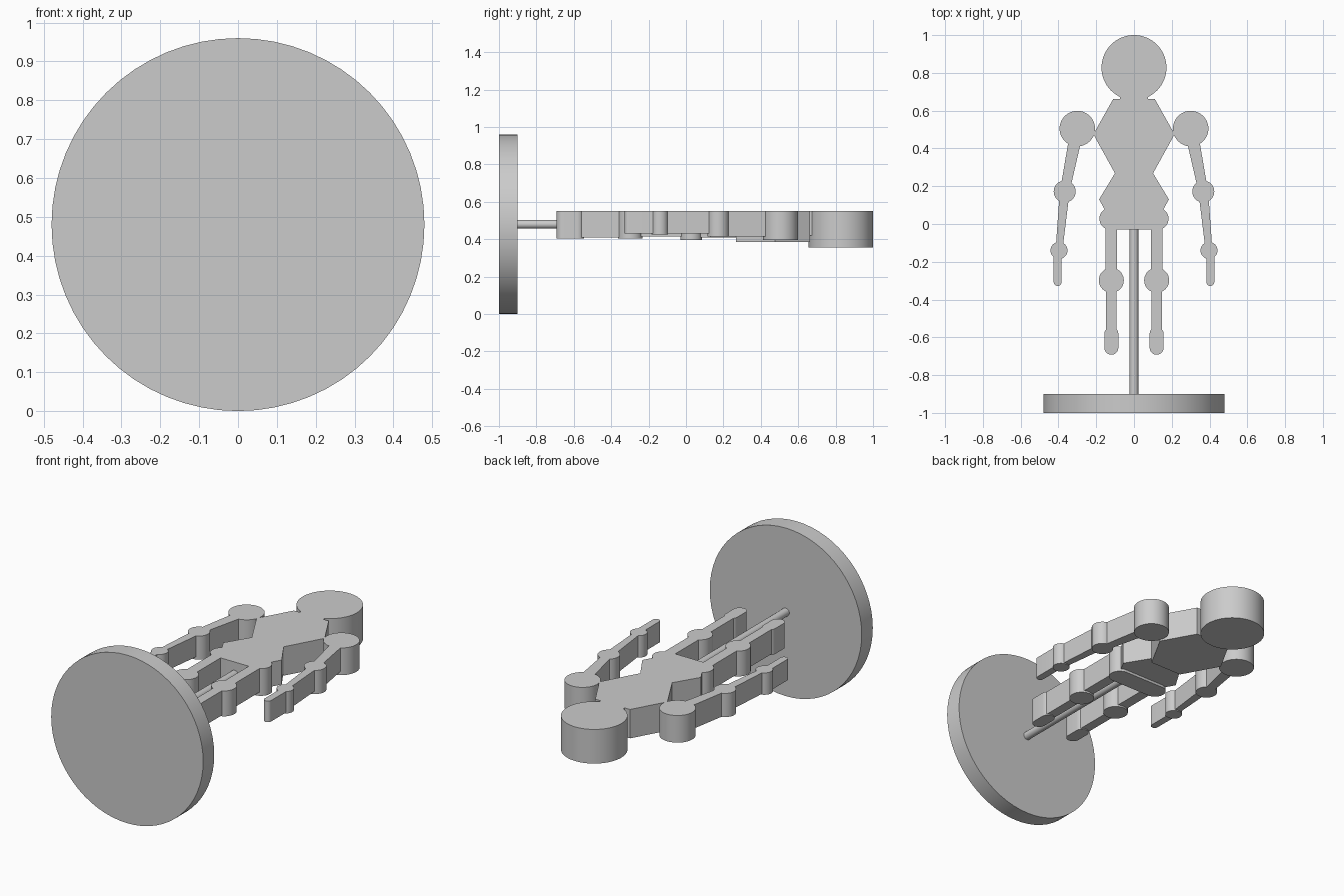
import bpy
import bmesh
from math import cos, sin, pi
from mathutils import Vector

cube = bpy.data.objects.get("Cube")
if cube:
    bpy.data.objects.remove(cube, do_unlink=True)

TOP = 0.55  # every body plate shares this upper plane

grey = bpy.data.materials.new("plain grey")
grey.use_nodes = True
COLOUR = (0.6, 0.6, 0.6, 1)
grey.diffuse_color = COLOUR
grey.node_tree.nodes["Principled BSDF"].inputs["Base Color"].default_value = COLOUR


def finish(obj):
    obj.data.materials.append(grey)
    bpy.ops.object.select_all(action="DESELECT")
    obj.select_set(True)
    bpy.context.view_layer.objects.active = obj
    bpy.ops.object.shade_smooth_by_angle(angle=pi / 6)
    return obj


def plate(name, outline, bottom):
    """Extrude a flat outline from the shared top plane down to bottom."""
    bm = bmesh.new()
    face = bm.faces.new([bm.verts.new((x, y, bottom)) for x, y in outline])
    new = bmesh.ops.extrude_face_region(bm, geom=[face])["geom"]
    verts = [v for v in new if isinstance(v, bmesh.types.BMVert)]
    bmesh.ops.translate(bm, verts=verts, vec=(0, 0, TOP - bottom))
    bmesh.ops.recalc_face_normals(bm, faces=bm.faces)
    mesh = bpy.data.meshes.new(name)
    bm.to_mesh(mesh)
    bm.free()
    obj = bpy.data.objects.new(name, mesh)
    bpy.context.collection.objects.link(obj)
    return finish(obj)


def disc(name, x, y, radius, bottom, sides=48):
    ring = [2 * pi * i / sides for i in range(sides)]
    plate(name, [(x + radius * cos(a), y + radius * sin(a)) for a in ring], bottom)


def bar(name, start, end, w0, w1, bottom):
    """Tapered strip between two points; w0 and w1 are half widths."""
    a, b = Vector(start), Vector(end)
    d = (b - a).normalized()
    n = Vector((-d.y, d.x))
    plate(name, [a + n * w0, a - n * w0, b - n * w1, b + n * w1], bottom)


def capsule(name, start, end, radius, bottom, steps=16):
    """Strip with round ends."""
    a, b = Vector(start), Vector(end)
    d = (b - a).normalized()
    n = Vector((-d.y, d.x))
    turn = [pi * i / steps for i in range(steps + 1)]
    outline = [a + radius * (n * cos(t) - d * sin(t)) for t in turn]
    outline += [b + radius * (d * sin(t) - n * cos(t)) for t in turn]
    plate(name, outline, bottom)


def mirrored(half):
    return half + [(-x, y) for x, y in reversed(half)]


def rod(name, radius, y0, y1, sides):
    bpy.ops.mesh.primitive_cylinder_add(
        vertices=sides, radius=radius, depth=y1 - y0,
        location=(0, (y0 + y1) / 2, 0.48), rotation=(pi / 2, 0, 0))
    obj = bpy.context.object
    obj.name = name
    finish(obj)


# Stand
rod("stand_base", 0.48, -1.0, -0.9, 64)
rod("stand_rod", 0.023, -0.91, 0.02, 24)

# Head and trunk
disc("head", 0, 0.828, 0.172, 0.355, 64)
bar("neck", (0, 0.64), (0, 0.72), 0.075, 0.075, 0.42)
plate("chest", mirrored([(0.10, 0.267), (0.215, 0.475), (0.11, 0.662)]), 0.385)
plate("abdomen", mirrored([(0.14, 0.05), (0.185, 0.13), (0.10, 0.27)]), 0.41)
capsule("pelvis", (-0.125, 0.028), (0.125, 0.028), 0.058, 0.395)

# Limbs
for side, s in (("left", 1), ("right", -1)):
    shoulder, elbow = (s * 0.30, 0.505), (s * 0.367, 0.172)
    wrist, fingertip = (s * 0.397, -0.14), (s * 0.404, -0.325)
    disc(side + "_shoulder", *shoulder, 0.094, 0.395)
    bar(side + "_upper_arm", shoulder, elbow, 0.035, 0.025, 0.415)
    disc(side + "_elbow", *elbow, 0.058, 0.415)
    bar(side + "_forearm", elbow, wrist, 0.026, 0.018, 0.43)
    disc(side + "_wrist", *wrist, 0.045, 0.425)
    capsule(side + "_hand", (s * 0.404, -0.14), (s * 0.404, -0.307), 0.021, 0.43)

    x = s * 0.12
    bar(side + "_thigh", (x, 0.03), (x, -0.3), 0.031, 0.031, 0.415)
    disc(side + "_knee", x, -0.298, 0.066, 0.405)
    bar(side + "_shin", (x, -0.3), (x, -0.6), 0.028, 0.028, 0.41)
    capsule(side + "_foot", (x, -0.582), (x, -0.655), 0.037, 0.405)
